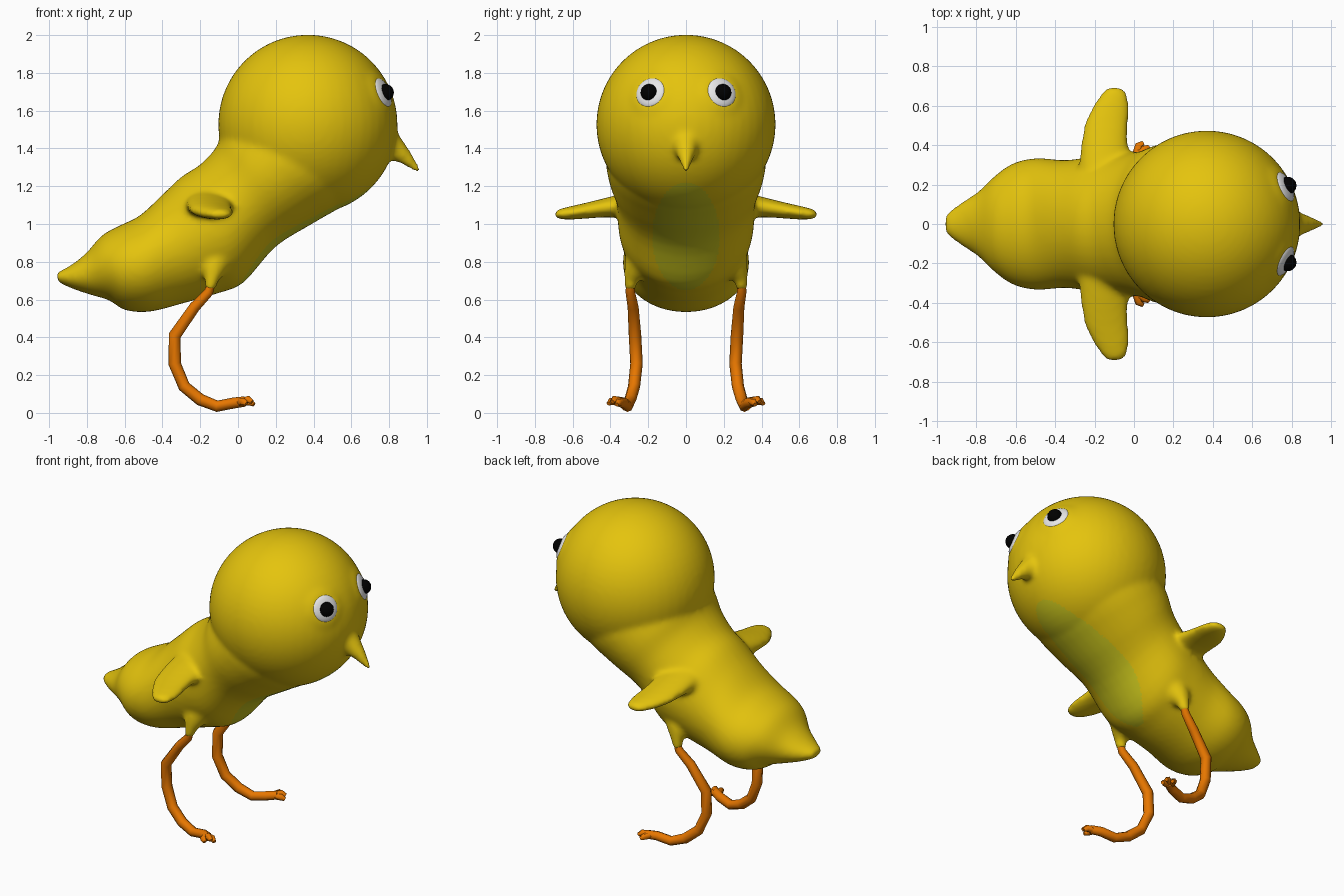
import bpy, bmesh, math
from mathutils import Vector

if "Cube" in bpy.data.objects:
    bpy.data.objects.remove(bpy.data.objects["Cube"])

def material(name, rgb):
    m = bpy.data.materials.new(name)
    m.diffuse_color = (*rgb, 1)
    m.use_nodes = True
    m.node_tree.nodes["Principled BSDF"].inputs["Base Color"].default_value = m.diffuse_color
    return m

YELLOW = material("feather yellow", (0.78, 0.55, 0.004))
BELLY = material("belly green yellow", (0.60, 0.57, 0.012))
ORANGE = material("leg orange", (0.83, 0.19, 0.0))
WHITE = material("eye white", (0.80, 0.80, 0.80))
BLACK = material("pupil black", (0.0, 0.0, 0.0))
HEAD = Vector((0.37, 0, 1.527))

def loft(bm, rings, n=24):
    """Skin elliptical rings given as (centre, half axis u, half axis v)."""
    loops = []
    for c, u, v in rings:
        loops.append([bm.verts.new(c + u * math.cos(2 * math.pi * i / n)
                                   + v * math.sin(2 * math.pi * i / n)) for i in range(n)])
    for a, b in zip(loops, loops[1:]):
        for i in range(n):
            j = (i + 1) % n
            bm.faces.new((a[i], a[j], b[j], b[i]))
    bm.faces.new(loops[0][::-1])
    bm.faces.new(loops[-1])

def smooth_rows(rows, steps=4):
    """Catmull-Rom interpolation of equal-length number rows."""
    out = []
    for i in range(len(rows) - 1):
        p = [rows[max(0, min(len(rows) - 1, i + k))] for k in (-1, 0, 1, 2)]
        for s in range(steps):
            t = s / steps
            out.append([0.5 * (2 * b + (c - a) * t + (2 * a - 5 * b + 4 * c - d) * t * t
                               + (3 * b - a - 3 * c + d) * t ** 3) for a, b, c, d in zip(*p)])
    return out + [list(rows[-1])]

def tube(bm, path, radii, n=8):
    """Round tube along a path, one radius per point."""
    pts = [Vector(p) for p in path]
    rings = []
    for i, p in enumerate(pts):
        t = (pts[min(i + 1, len(pts) - 1)] - pts[max(i - 1, 0)]).normalized()
        u = (Vector((0, 1, 0)) - t * t.y).normalized()
        rings.append((p, u * radii[i], t.cross(u) * radii[i]))
    loft(bm, rings, n)

def finish(name, bm, mat, angle=40):
    bmesh.ops.recalc_face_normals(bm, faces=bm.faces)
    me = bpy.data.meshes.new(name)
    bm.to_mesh(me)
    bm.free()
    ob = bpy.data.objects.new(name, me)
    bpy.context.collection.objects.link(ob)
    me.materials.append(mat)
    bpy.ops.object.select_all(action='DESELECT')
    ob.select_set(True)
    bpy.context.view_layer.objects.active = ob
    bpy.ops.object.shade_smooth_by_angle(angle=math.radians(angle))
    return ob

bm = bmesh.new()

# head
bmesh.ops.create_uvsphere(bm, u_segments=48, v_segments=32, radius=0.475)
bmesh.ops.translate(bm, verts=bm.verts, vec=HEAD)

# torso and tail: back point, belly point (x, z), half width
torso = [(-0.965, 0.74, -0.95, 0.69, 0.05), (-0.88, 0.785, -0.87, 0.655, 0.11),
         (-0.80, 0.85, -0.78, 0.625, 0.165), (-0.72, 0.94, -0.68, 0.595, 0.25),
         (-0.62, 0.995, -0.60, 0.545, 0.31), (-0.52, 1.045, -0.47, 0.535, 0.335),
         (-0.40, 1.155, -0.29, 0.58, 0.325), (-0.30, 1.25, -0.10, 0.635, 0.345),
         (-0.20, 1.315, 0.03, 0.69, 0.36), (-0.12, 1.40, 0.20, 0.88, 0.37),
         (-0.07, 1.50, 0.40, 1.005, 0.41), (0.02, 1.60, 0.60, 1.13, 0.42),
         (0.20, 1.65, 0.76, 1.32, 0.34)]
rings = []
for tx, tz, bx, bz, w in smooth_rows(torso):
    a, b = Vector((tx, 0, tz)), Vector((bx, 0, bz))
    rings.append(((a + b) / 2, Vector((0, w, 0)), (a - b) / 2))
loft(bm, rings, 40)

# beak
tube(bm, [(0.71, 0, 1.45), (0.775, 0, 1.435), (0.835, 0, 1.395), (0.895, 0, 1.345), (0.958, 0, 1.278)],
     [0.14, 0.10, 0.062, 0.038, 0.014], 20)

# wings and hips
wing = [(0.22, -0.15, 1.10, 0.14, 0.09), (0.36, -0.15, 1.095, 0.125, 0.06),
        (0.44, -0.148, 1.085, 0.118, 0.05), (0.52, -0.138, 1.072, 0.112, 0.043),
        (0.60, -0.117, 1.06, 0.094, 0.037), (0.66, -0.10, 1.053, 0.07, 0.03),
        (0.697, -0.10, 1.05, 0.035, 0.018)]
for s in (-1, 1):
    loft(bm, [(Vector((x, s * y, z)), Vector((rx, 0, 0)), Vector((0, 0, rz)))
              for y, x, z, rx, rz in wing])
    tube(bm, [(-0.12, s * 0.24, 0.80), (-0.135, s * 0.275, 0.74), (-0.14, s * 0.293, 0.70),
              (-0.15, s * 0.295, 0.65)], [0.09, 0.06, 0.036, 0.03], 16)
    # soft swelling around the eye
    d = Vector((0.40, s * 0.19, 0.17)).normalized()
    u = d.cross(Vector((0, 0, 1))).normalized()
    v = u.cross(d)
    loft(bm, [(HEAD + d * 0.40, u * 0.14, v * 0.14), (HEAD + d * 0.462, u * 0.12, v * 0.12),
              (HEAD + d * 0.476, u * 0.085, v * 0.085)])

# merge everything into one soft skin
body = finish("body", bm, YELLOW)
rm = body.modifiers.new("merge", 'REMESH')
rm.mode = 'VOXEL'
rm.voxel_size = 0.014
sm = body.modifiers.new("soften", 'SMOOTH')
sm.factor = 0.5
sm.iterations = 14
dg = bpy.context.evaluated_depsgraph_get()
skin = bpy.data.meshes.new_from_object(body.evaluated_get(dg))
body.modifiers.clear()
body.data = skin
skin.materials.clear()
skin.materials.append(YELLOW)
skin.materials.append(BELLY)

# belly patch: oval on the forward, downward side
for f in skin.polygons:
    f.use_smooth = True
    c, n = f.center, f.normal
    oval = (c.y / 0.178) ** 2 + ((c.z - 0.935) / 0.285) ** 2 < 1
    f.material_index = 1 if oval and c.x > -0.06 and n.x - n.z > 0.2 else 0

for s, side in ((-1, "right"), (1, "left")):
    # leg with a small clawed foot
    bm = bmesh.new()
    path = [(-0.14, 0.295, 0.69), (-0.155, 0.295, 0.64), (-0.23, 0.28, 0.56), (-0.335, 0.27, 0.41),
            (-0.335, 0.262, 0.26), (-0.285, 0.275, 0.14), (-0.20, 0.295, 0.07),
            (-0.11, 0.31, 0.035), (-0.02, 0.33, 0.053), (0.035, 0.36, 0.06)]
    tube(bm, [(x, s * y, z) for x, y, z in path],
         [0.022, 0.025, 0.029, 0.033, 0.033, 0.032, 0.032, 0.030, 0.029, 0.027])
    for tip in ((0.085, 0.367, 0.05), (0.075, 0.39, 0.065), (0.045, 0.41, 0.055)):
        tube(bm, [(0.01, s * 0.345, 0.058), (tip[0] - 0.02, s * (tip[1] - 0.01), tip[2] + 0.006),
                  (tip[0], s * tip[1], tip[2] - 0.006)], [0.022, 0.020, 0.012], 6)
    finish(side + "_leg", bm, ORANGE, 60)

    # eye: flattened white lens and round pupil
    d = Vector((0.40, s * 0.19, 0.17)).normalized()
    for name, pos, scale, mat in (
            ("eye", HEAD + d * 0.466, (0.084, 0.084, 0.028), WHITE),
            ("pupil", Vector((0.78, s * 0.195, 1.696)), (0.045, 0.045, 0.045), BLACK)):
        bm = bmesh.new()
        bmesh.ops.create_uvsphere(bm, u_segments=24, v_segments=16, radius=1)
        bmesh.ops.scale(bm, verts=bm.verts, vec=scale)
        bmesh.ops.rotate(bm, verts=bm.verts, cent=(0, 0, 0),
                         matrix=d.to_track_quat('Z', 'Y').to_matrix())
        bmesh.ops.translate(bm, verts=bm.verts, vec=pos)
        finish(side + "_" + name, bm, mat)
